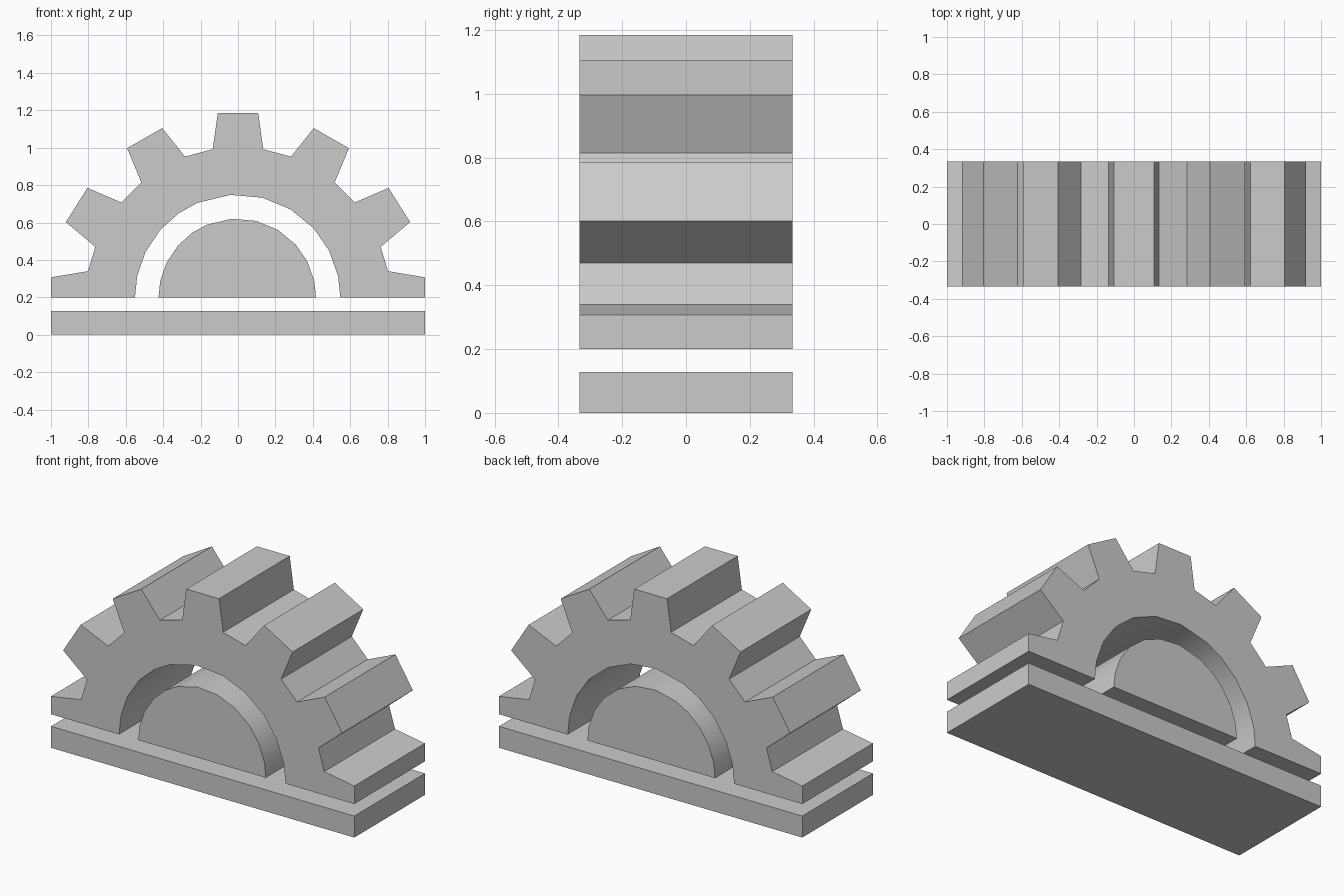
import bpy
import bmesh
import math

cube = bpy.data.objects.get("Cube")
if cube:
    bpy.data.objects.remove(cube, do_unlink=True)

grey = bpy.data.materials.new("plain grey")
grey.use_nodes = True
grey.diffuse_color = (0.6, 0.6, 0.6, 1)
grey.node_tree.nodes["Principled BSDF"].inputs["Base Color"].default_value = (0.6, 0.6, 0.6, 1)

HALF_DEPTH = 0.333
AXLE_Z = 0.2
ARC_ANGLES = (0, 12, 27, 42, 59, 76, 94, 113, 125, 139, 154, 168, 180)


def arc(radius, offset):
    """Faceted half circle from right to left above the axle line."""
    return [(offset + radius * math.cos(math.radians(a)),
             AXLE_Z + radius * math.sin(math.radians(a))) for a in ARC_ANGLES]


def extruded(name, outline):
    """Solid with the given x-z outline, running through the full depth."""
    bm = bmesh.new()
    face = bm.faces.new([bm.verts.new((x, -HALF_DEPTH, z)) for x, z in outline])
    result = bmesh.ops.extrude_face_region(bm, geom=[face])
    moved = [v for v in result["geom"] if isinstance(v, bmesh.types.BMVert)]
    bmesh.ops.translate(bm, verts=moved, vec=(0, 2 * HALF_DEPTH, 0))
    bmesh.ops.recalc_face_normals(bm, faces=bm.faces)
    mesh = bpy.data.meshes.new(name)
    bm.to_mesh(mesh)
    bm.free()
    mesh.materials.append(grey)
    obj = bpy.data.objects.new(name, mesh)
    bpy.context.collection.objects.link(obj)
    bpy.ops.object.select_all(action="DESELECT")
    obj.select_set(True)
    bpy.context.view_layer.objects.active = obj
    bpy.ops.object.shade_smooth_by_angle(angle=math.radians(25))
    return obj


# Base plate
extruded("base_plate", [(-1, 0), (1, 0), (1, 0.128), (-1, 0.128)])

# Half gear: toothed rim mirrored left to right, with an arched opening
teeth = [(1, 0.2), (1, 0.307), (0.802, 0.34), (0.763, 0.47), (0.92, 0.602),
         (0.805, 0.785), (0.623, 0.707), (0.517, 0.815), (0.593, 0.997),
         (0.405, 1.105), (0.283, 0.952), (0.135, 0.992), (0.108, 1.185)]
rim = teeth + [(-x, z) for x, z in reversed(teeth)]
extruded("half_gear", rim + list(reversed(arc(0.549, -0.002))))

# Half round hub inside the opening
extruded("half_hub", arc(0.421, -0.004))
